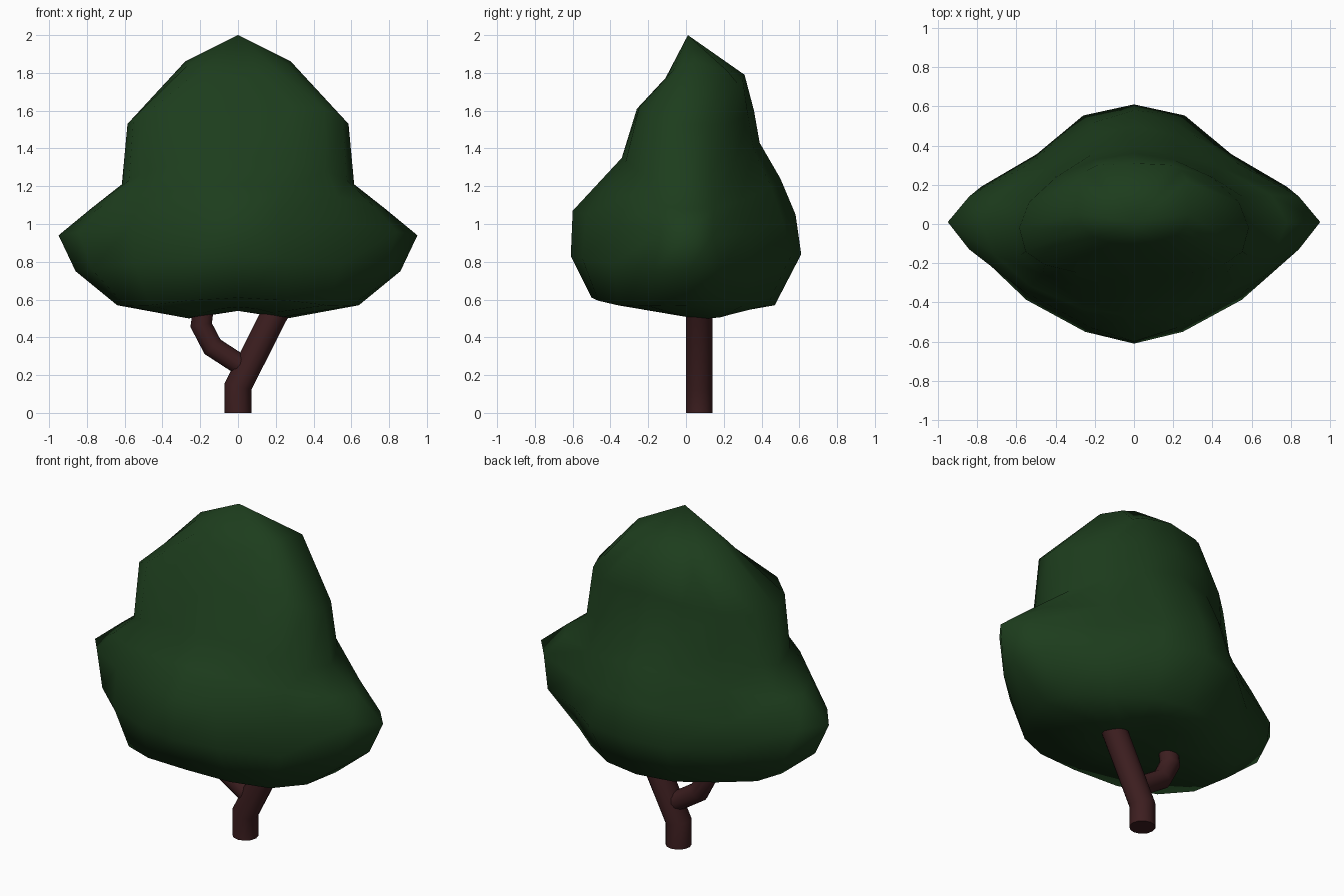
import bpy, bmesh, math
from mathutils import Vector

if "Cube" in bpy.data.objects:
    bpy.data.objects.remove(bpy.data.objects["Cube"])


def material(name, rgb):
    m = bpy.data.materials.new(name)
    m.diffuse_color = (*rgb, 1)
    m.use_nodes = True
    m.node_tree.nodes["Principled BSDF"].inputs["Base Color"].default_value = m.diffuse_color
    return m


LEAF = material("dark leaf green", (0.012, 0.046, 0.012))
BARK = material("red brown bark", (0.046, 0.013, 0.014))


def finish(bm, name, mat, angle):
    bmesh.ops.recalc_face_normals(bm, faces=bm.faces)
    me = bpy.data.meshes.new(name)
    bm.to_mesh(me)
    bm.free()
    me.materials.append(mat)
    ob = bpy.data.objects.new(name, me)
    bpy.context.collection.objects.link(ob)
    bpy.ops.object.select_all(action='DESELECT')
    bpy.context.view_layer.objects.active = ob
    ob.select_set(True)
    bpy.ops.object.shade_smooth_by_angle(angle=math.radians(angle))
    return ob


def bridge(bm, rings):
    for a, b in zip(rings, rings[1:]):
        n = len(a)
        for i in range(n):
            j = (i + 1) % n
            bm.faces.new((a[i], a[j], b[j], b[i]))


def fan(bm, ring, co):
    tip = bm.verts.new(co)
    for i in range(len(ring)):
        bm.faces.new((ring[i], ring[(i + 1) % len(ring)], tip))


# Canopy rings: half width, side y, side z, front y, front z, back y, back z,
# front squareness, back squareness, pinch of the back diagonals between lobes,
# lift of the front diagonals, lift of the back diagonals
ROWS = [
    (0.28, 0.05, 1.86, -0.11, 1.77, 0.31, 1.79, 2.2, 4.5, 1.0, 0, -0.08),
    (0.585, -0.02, 1.53, -0.26, 1.61, 0.36, 1.60, 2.8, 1.8, 1.0, 0.04, -0.03),
    (0.615, 0.00, 1.21, -0.34, 1.35, 0.39, 1.43, 2.5, 1.8, 0.96, 0, 0),
    (0.78, 0.01, 1.08, -0.47, 1.21, 0.50, 1.24, 1.8, 1.5, 0.9, 0, -0.04),
    (0.95, 0.01, 0.94, -0.60, 1.07, 0.58, 1.05, 1.3, 1.3, 0.92, 0, -0.04),
    (0.86, 0.01, 0.75, -0.61, 0.83, 0.61, 0.84, 1.55, 1.6, 0.89, 0, 0),
    (0.64, 0.01, 0.57, -0.50, 0.61, 0.47, 0.57, 2.2, 1.8, 0.95, -0.02, 0),
    (0.26, 0.12, 0.50, -0.20, 0.56, 0.28, 0.54, 2.0, 2.0, 1.0, 0, 0),
]
SEG = 16


def canopy():
    bm = bmesh.new()
    rings = []
    for w, ys, zs, yf, zf, yb, zb, pf, pb, pinch, lf, lb in ROWS:
        ring = []
        for i in range(SEG):
            t = 2 * math.pi * i / SEG
            s, c = math.sin(t), math.cos(t)
            back = c > 1e-6
            p = pb if back else pf
            k = pinch if i in (2, SEG - 2) else 1
            fx = k * math.copysign(abs(s) ** (2 / p), s)
            fy = k * abs(c) ** (2 / p) if abs(c) > 1e-6 else 0
            ye, ze, lift = (yb, zb, lb) if back else (yf, zf, lf)
            z = zs + (ze - zs) * c * c + lift * math.sin(2 * t) ** 2
            ring.append(bm.verts.new((w * fx, ys + (ye - ys) * fy, z)))
        rings.append(ring)
    bridge(bm, rings)
    fan(bm, rings[0], (0, 0.01, 2.0))
    fan(bm, rings[-1], (0, 0.08, 0.54))
    return finish(bm, "canopy", LEAF, 70)


# Tube following a path in the x-z plane, mitred at its bends
def tube(name, path, radius, sides=12, y=0.07):
    bm = bmesh.new()
    pts = [Vector((x, y, z)) for x, z in path]
    rings = []
    for k, p in enumerate(pts):
        d_in = (p - pts[k - 1]).normalized() if k else (pts[1] - p).normalized()
        d_out = (pts[k + 1] - p).normalized() if k < len(pts) - 1 else d_in
        d = (d_in + d_out).normalized()
        side = Vector((d.z, 0, -d.x)) / d.dot(d_in)
        rings.append([bm.verts.new(p + radius * (
            side * math.cos(2 * math.pi * i / sides)
            + Vector((0, 1, 0)) * math.sin(2 * math.pi * i / sides)))
            for i in range(sides)])
    bridge(bm, rings)
    bm.faces.new(rings[0])
    bm.faces.new(rings[-1])
    return finish(bm, name, BARK, 50)


canopy()
tube("trunk", [(0, 0), (0, 0.14), (0.22, 0.575)], 0.071)
tube("side_branch", [(0.05, 0.23), (-0.135, 0.35), (-0.195, 0.465), (-0.18, 0.58)], 0.055)
